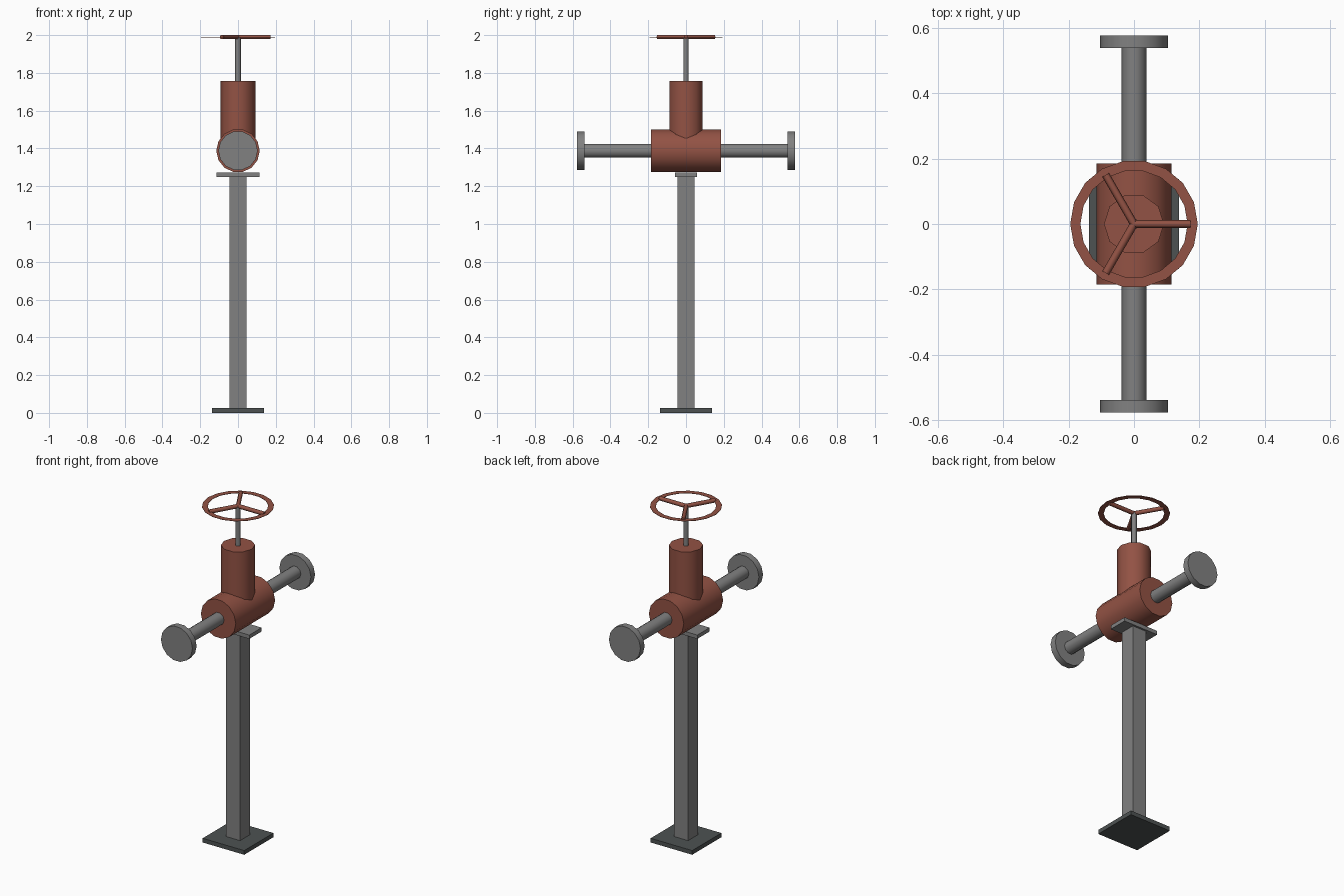
import bpy, bmesh, math
from mathutils import Matrix, Vector

if "Cube" in bpy.data.objects:
    bpy.data.objects.remove(bpy.data.objects["Cube"])


def material(name, rgb):
    m = bpy.data.materials.new(name)
    m.diffuse_color = (*rgb, 1)
    m.use_nodes = True
    m.node_tree.nodes["Principled BSDF"].inputs["Base Color"].default_value = m.diffuse_color
    return m


RED = material("rust red", (0.29, 0.085, 0.058))
GRAY = material("steel gray", (0.22, 0.22, 0.22))
DARK = material("dark steel", (0.075, 0.085, 0.085))


def finish(name, bm, mat, smooth=False):
    bmesh.ops.recalc_face_normals(bm, faces=bm.faces)
    mesh = bpy.data.meshes.new(name)
    bm.to_mesh(mesh)
    bm.free()
    mesh.materials.append(mat)
    ob = bpy.data.objects.new(name, mesh)
    bpy.context.collection.objects.link(ob)
    if smooth:
        bpy.ops.object.select_all(action='DESELECT')
        ob.select_set(True)
        bpy.context.view_layer.objects.active = ob
        bpy.ops.object.shade_smooth_by_angle(angle=math.radians(65))
    return ob


def box(name, hx, hy, z0, z1, mat):
    bm = bmesh.new()
    size = Matrix.Diagonal((2 * hx, 2 * hy, z1 - z0, 1))
    bmesh.ops.create_cube(bm, size=1, matrix=Matrix.Translation((0, 0, (z0 + z1) / 2)) @ size)
    return finish(name, bm, mat)


def rod(name, start, end, radius, sides, mat):
    """Capped cylinder between two points, with a corner on +x where possible."""
    a, b = Vector(start), Vector(end)
    axis = (b - a).normalized()
    side = Vector((0, 0, 1)) if abs(axis.z) < 0.5 else Vector((0, 1, 0))
    first = side.cross(axis)
    bm = bmesh.new()
    rings = []
    for p in (a, b):
        rings.append([bm.verts.new(p + radius * (first * math.cos(t) + side * math.sin(t)))
                      for t in (2 * math.pi * i / sides for i in range(sides))])
    for i in range(sides):
        j = (i + 1) % sides
        bm.faces.new((rings[0][i], rings[0][j], rings[1][j], rings[1][i]))
    for r in rings:
        bm.faces.new(r)
    return finish(name, bm, mat, True)


# Support stand
box("base_plate", 0.137, 0.137, 0, 0.025, DARK)
box("column", 0.046, 0.046, 0.025, 1.25, GRAY)
box("saddle_plate", 0.115, 0.058, 1.25, 1.273, GRAY)

# Valve body, pipe and end flanges
AXIS = 1.388
rod("valve_body", (0, -0.185, AXIS), (0, 0.185, AXIS), 0.115, 14, RED)
rod("pipe", (0, -0.55, AXIS), (0, 0.55, AXIS), 0.038, 10, GRAY)
for name, s in (("front_flange", -1), ("back_flange", 1)):
    rod(name, (0, s * 0.538, AXIS), (0, s * 0.577, AXIS), 0.104, 14, GRAY)

# Bonnet and stem
WHEEL = 1.989
rod("bonnet", (0, 0, AXIS), (0, 0, 1.757), 0.092, 10, RED)
rod("stem", (0, 0, 1.74), (0, 0, WHEEL), 0.016, 6, GRAY)

# Hand wheel: three spokes and a thin flat rim
for k in range(3):
    t = k * 2 * math.pi / 3
    rod(f"wheel_spoke_{k + 1}", (0, 0, WHEEL),
        (0.173 * math.cos(t), 0.173 * math.sin(t), WHEEL), 0.012, 6, RED)

bm = bmesh.new()
N = 18
loops = [[bm.verts.new((r * math.cos(2 * math.pi * i / N), r * math.sin(2 * math.pi * i / N), z))
          for i in range(N)]
         for r, z in ((0.195, WHEEL + 0.001), (0.164, WHEEL + 0.001),
                      (0.164, WHEEL - 0.001), (0.195, WHEEL - 0.001))]
for k in range(4):
    p, q = loops[k], loops[(k + 1) % 4]
    for i in range(N):
        j = (i + 1) % N
        bm.faces.new((p[i], p[j], q[j], q[i]))
finish("wheel_rim", bm, RED)
